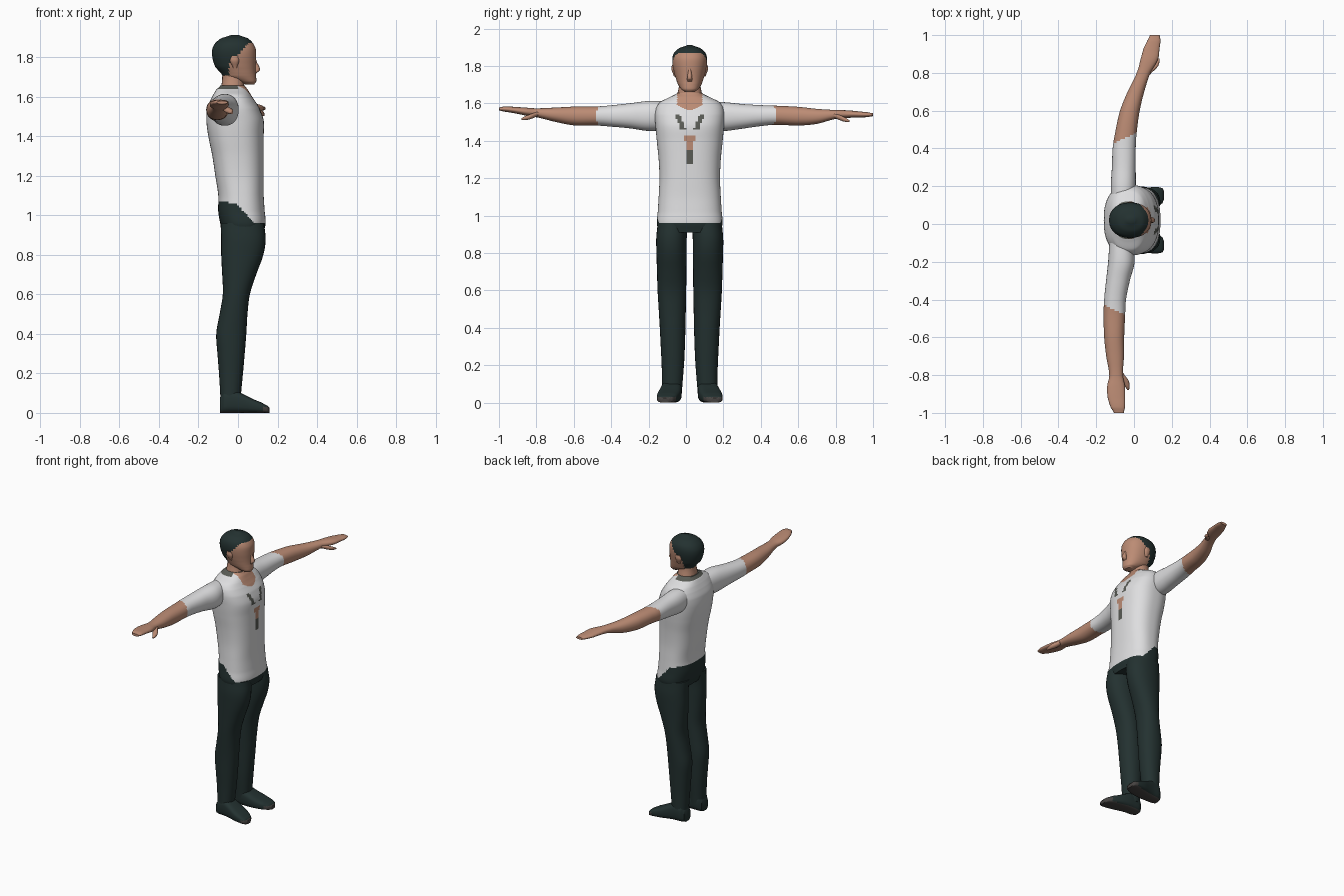
import bpy, bmesh, math
from mathutils import Vector

CY = 0.02   # body centre line in y

def material(name, rgb):
    m = bpy.data.materials.new(name)
    m.diffuse_color = (*rgb, 1)
    return m

SKIN, SHIRT, DARK, GREY, SOLE = range(5)
MATS = [material("skin", (0.50, 0.26, 0.175)),
        material("white_shirt", (0.73, 0.73, 0.74)),
        material("dark_cloth", (0.017, 0.031, 0.030)),
        material("grey_trim", (0.10, 0.105, 0.09)),
        material("sole_grey", (0.06, 0.055, 0.052))]

def smooth_rows(rows, sub):
    """Catmull-Rom interpolation between cross-section rows."""
    out = []
    for i in range(len(rows) - 1):
        a, b, c, d = rows[max(i - 1, 0)], rows[i], rows[i + 1], rows[min(i + 2, len(rows) - 1)]
        for k in range(sub):
            t = k / sub
            out.append([0.5 * (2 * q + (r - p) * t + (2 * p - 5 * q + 4 * r - s) * t * t
                               + (3 * q - p - 3 * r + s) * t ** 3)
                        for p, q, r, s in zip(a, b, c, d)])
            out[-1][0] = b[0] + (c[0] - b[0]) * t
    out.append(list(rows[-1]))
    return out

def loft(name, axis, rows, rule, n=24, sub=4, power=2.2):
    """rows: (position on axis, u min, u max, v min, v max); rule(centre) -> material."""
    bm = bmesh.new()
    rings = []
    for p, u0, u1, v0, v1 in smooth_rows(rows, sub):
        ring = []
        for i in range(n):
            a = 2 * math.pi * i / n
            c, s = math.cos(a), math.sin(a)
            u = (u0 + u1) / 2 + (u1 - u0) / 2 * math.copysign(abs(c) ** (2 / power), c)
            v = (v0 + v1) / 2 + (v1 - v0) / 2 * math.copysign(abs(s) ** (2 / power), s)
            co = {'x': (p, u, v), 'y': (u, p, v), 'z': (u, v, p)}[axis]
            ring.append(bm.verts.new(co))
        rings.append(ring)
    for r0, r1 in zip(rings, rings[1:]):
        for i in range(n):
            j = (i + 1) % n
            bm.faces.new((r0[i], r0[j], r1[j], r1[i]))
    bm.faces.new(rings[0])
    bm.faces.new(rings[-1])
    bmesh.ops.recalc_face_normals(bm, faces=bm.faces)
    for f in bm.faces:
        f.material_index = rule(f.calc_center_median())
    me = bpy.data.meshes.new(name)
    bm.to_mesh(me)
    bm.free()
    for m in MATS:
        me.materials.append(m)
    me.shade_smooth()
    me.set_sharp_from_angle(angle=math.radians(50))
    ob = bpy.data.objects.new(name, me)
    bpy.context.collection.objects.link(ob)
    return ob

def wide(rows):
    """(z, back, front, half width) -> loft rows centred on the body."""
    return [(z, b, f, CY - w, CY + w) for z, b, f, w in rows]

# Torso: hips, shirt, neckline and chest marks
def torso_rule(c):
    x, z, off = c.x, c.z, abs(c.y - CY)
    if z < max(0.957, min(1.055 - 0.2 * x, 1.05 - 1.1 * x)):
        return DARK
    if z > 1.638 and x < 0:
        return GREY
    if x > 0 and z > 1.567 + 6 * off * off and off < 0.068:
        return SKIN
    if x > 0.05:
        if 1.465 < z < 1.54 and abs(off - 0.037 - (z - 1.465) * 0.4) < 0.013:
            return GREY
        if 1.345 < z < 1.425 and off < 0.018 + (z - 1.345) * 0.11:
            return SKIN
        if 1.28 < z <= 1.345 and off < 0.02:
            return GREY
    return SHIRT

loft("torso", 'z', wide([
    (0.91, -0.075, 0.13, 0.165), (0.96, -0.09, 0.14, 0.176), (1.02, -0.10, 0.135, 0.171),
    (1.10, -0.10, 0.13, 0.166), (1.20, -0.115, 0.13, 0.162), (1.30, -0.13, 0.13, 0.166),
    (1.40, -0.15, 0.13, 0.176), (1.48, -0.16, 0.13, 0.183), (1.54, -0.155, 0.11, 0.186),
    (1.58, -0.14, 0.085, 0.178), (1.61, -0.125, 0.065, 0.155), (1.635, -0.11, 0.05, 0.105),
    (1.655, -0.09, 0.035, 0.068)]), torso_rule, n=112, sub=8, power=2.5)

# Neck
loft("neck", 'z', wide([(1.60, -0.09, 0.035, 0.07), (1.65, -0.085, 0.032, 0.066),
                        (1.69, -0.08, 0.03, 0.058), (1.74, -0.08, 0.03, 0.055)]),
     lambda c: SKIN)

# Head with hair
def head_rule(c):
    line = min(1.81 + 1.14 * c.x, 1.868) if c.x > -0.045 else 1.692
    return DARK if c.z > line else SKIN

loft("head", 'z', wide([
    (1.661, 0.035, 0.082, 0.026), (1.675, 0.0, 0.092, 0.045), (1.70, -0.07, 0.092, 0.062),
    (1.72, -0.088, 0.09, 0.07), (1.75, -0.115, 0.09, 0.08), (1.80, -0.13, 0.092, 0.091),
    (1.84, -0.13, 0.09, 0.093), (1.87, -0.115, 0.076, 0.084), (1.895, -0.085, 0.05, 0.058),
    (1.912, -0.035, 0.005, 0.014)]), head_rule, n=48, sub=5)

loft("nose", 'z', wide([(1.718, 0.08, 0.094, 0.013), (1.735, 0.08, 0.112, 0.014),
                        (1.785, 0.07, 0.092, 0.007)]), lambda c: SKIN, n=10)

# Arms: (y, x centre, z centre, x half, z half)
ARMS = {
    "right": (-0.10, [
        (-0.08, -0.07, 1.535, 0.06, 0.075), (-0.20, -0.067, 1.533, 0.07, 0.08),
        (-0.30, -0.085, 1.534, 0.063, 0.067), (-0.40, -0.10, 1.533, 0.058, 0.057),
        (-0.48, -0.104, 1.533, 0.057, 0.051), (-0.60, -0.105, 1.533, 0.053, 0.05),
        (-0.70, -0.10, 1.54, 0.047, 0.038), (-0.80, -0.095, 1.55, 0.036, 0.024),
        (-0.86, -0.095, 1.557, 0.047, 0.021), (-0.92, -0.093, 1.565, 0.046, 0.017),
        (-0.97, -0.086, 1.57, 0.038, 0.014), (-1.0, -0.08, 1.57, 0.026, 0.008)]),
    "left": (-0.045, [
        (0.11, -0.06, 1.535, 0.06, 0.072), (0.20, -0.057, 1.53, 0.066, 0.077),
        (0.30, -0.054, 1.531, 0.063, 0.066), (0.40, -0.052, 1.535, 0.061, 0.056),
        (0.48, -0.043, 1.537, 0.057, 0.051), (0.60, -0.022, 1.532, 0.052, 0.05),
        (0.70, 0.01, 1.531, 0.044, 0.04), (0.80, 0.05, 1.541, 0.036, 0.024),
        (0.87, 0.08, 1.543, 0.046, 0.02), (0.93, 0.093, 1.541, 0.042, 0.016),
        (0.97, 0.105, 1.54, 0.035, 0.013), (1.0, 0.11, 1.54, 0.026, 0.008)])}
THUMBS = {
    "right": [(-0.79, -0.07, 1.545, 0.015, 0.012), (-0.83, -0.048, 1.53, 0.02, 0.014),
              (-0.86, -0.036, 1.522, 0.012, 0.011), (-0.88, -0.031, 1.517, 0.005, 0.005)],
    "left": [(0.79, 0.07, 1.535, 0.015, 0.012), (0.83, 0.103, 1.521, 0.02, 0.014),
             (0.855, 0.122, 1.512, 0.012, 0.011), (0.875, 0.13, 1.506, 0.005, 0.005)]}

def centred(rows):
    return [(y, x - hx, x + hx, z - hz, z + hz) for y, x, z, hx, hz in rows]

for side, (mid, rows) in ARMS.items():
    loft(side + "_arm", 'y', centred(rows),
         lambda c: SHIRT if abs(c.y) < 0.455 + 0.45 * (c.x - mid) else SKIN, n=32, sub=8)
    loft(side + "_thumb", 'y', centred(THUMBS[side]), lambda c: SKIN, n=10)

# Legs, shoes and ears, mirrored about the centre line
def sided(s, rows):
    """(z, back, front, inner, outer) -> rows on side s of the body."""
    return [(z, b, f, *sorted((CY + s * i, CY + s * o))) for z, b, f, i, o in rows]

for side, s in (("right", -1), ("left", 1)):
    loft(side + "_leg", 'z', sided(s, [
        (0.96, -0.088, 0.132, 0.012, 0.172), (0.88, -0.085, 0.14, 0.016, 0.179),
        (0.80, -0.085, 0.128, 0.017, 0.178), (0.70, -0.08, 0.092, 0.018, 0.175),
        (0.60, -0.077, 0.06, 0.019, 0.172), (0.50, -0.093, 0.048, 0.021, 0.166),
        (0.40, -0.11, 0.042, 0.023, 0.16), (0.30, -0.104, 0.034, 0.026, 0.155),
        (0.20, -0.096, 0.025, 0.031, 0.15), (0.05, -0.088, 0.012, 0.042, 0.147)]),
        lambda c: DARK, n=28)
    # shoe runs along x: (x, inner, outer, top)
    loft(side + "_shoe", 'x', [
        (x, *sorted((CY + s * i, CY + s * o)), 0.0, t) for x, i, o, t in [
            (-0.09, 0.06, 0.13, 0.08), (-0.07, 0.046, 0.146, 0.11), (-0.02, 0.043, 0.152, 0.115),
            (0.02, 0.044, 0.16, 0.098), (0.07, 0.052, 0.172, 0.073), (0.12, 0.068, 0.176, 0.052),
            (0.15, 0.09, 0.17, 0.036), (0.16, 0.11, 0.155, 0.025)]],
        lambda c: SOLE if c.z < 0.006 or (c.x > 0.13 and c.z < 0.03) else DARK,
        n=28, power=3.2)
    loft(side + "_ear", 'z', sided(s, [
        (1.745, -0.025, -0.005, 0.07, 0.085), (1.78, -0.04, 0.005, 0.075, 0.098),
        (1.805, -0.035, 0.0, 0.08, 0.096)]), lambda c: SKIN, n=10)
